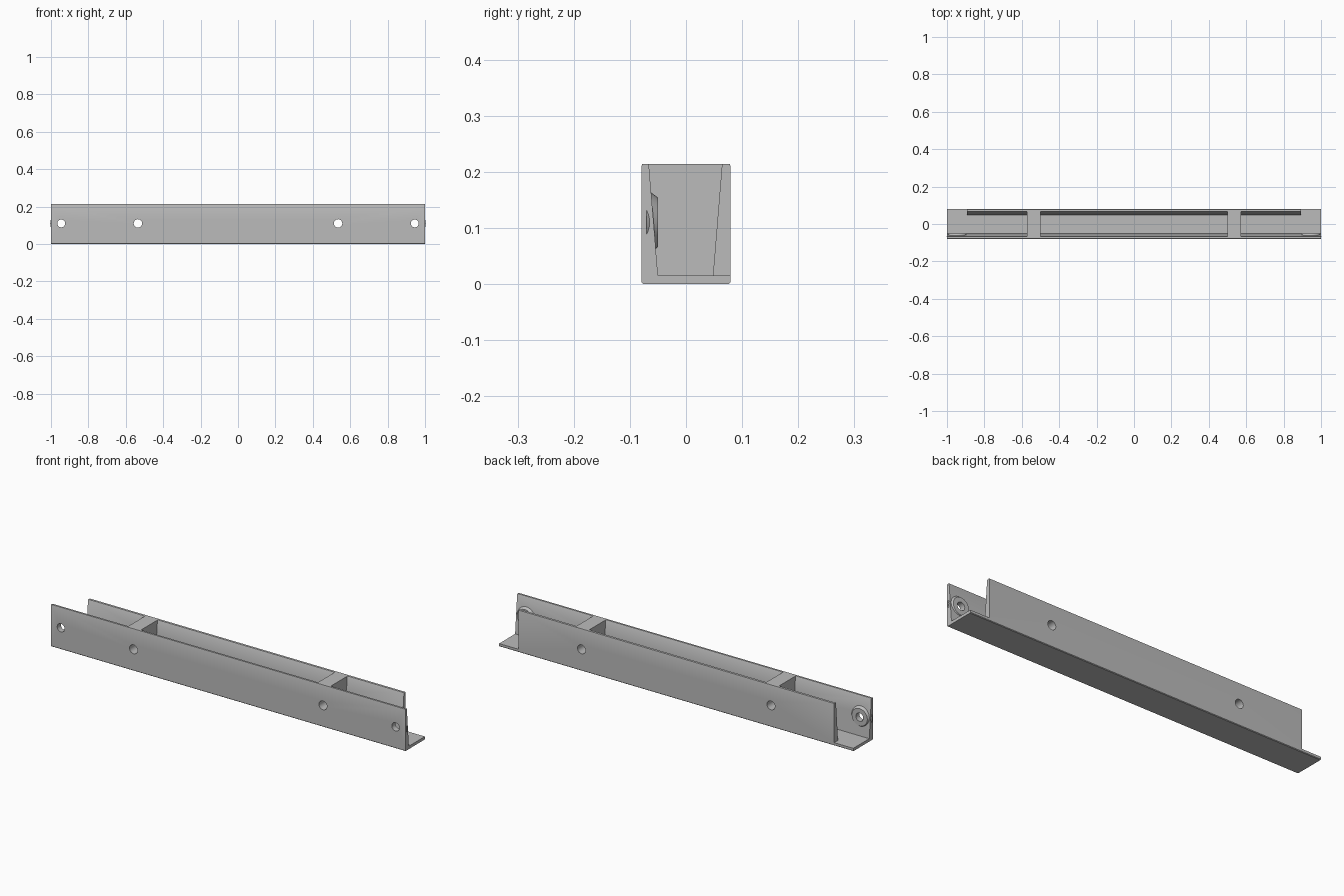
import bpy, bmesh, math
from mathutils import Matrix

if "Cube" in bpy.data.objects:
    bpy.data.objects.remove(bpy.data.objects["Cube"], do_unlink=True)

grey = bpy.data.materials.new("mid grey")
grey.use_nodes = True
colour = (0.5, 0.5, 0.5, 1)
grey.diffuse_color = colour
grey.node_tree.nodes["Principled BSDF"].inputs["Base Color"].default_value = colour

W, H, FLOOR = 0.079, 0.214, 0.015
BACK_END = 0.892
HOLE_Z = 0.11


def finish(name, bm):
    bmesh.ops.recalc_face_normals(bm, faces=bm.faces[:])
    mesh = bpy.data.meshes.new(name)
    bm.to_mesh(mesh)
    bm.free()
    mesh.materials.append(grey)
    obj = bpy.data.objects.new(name, mesh)
    bpy.context.collection.objects.link(obj)
    return obj


def extrude(name, profile, x0, x1):
    """Sweep a (y, z) profile along x."""
    bm = bmesh.new()
    face = bm.faces.new([bm.verts.new((x0, y, z)) for y, z in profile])
    new = bmesh.ops.extrude_face_region(bm, geom=[face])["geom"]
    verts = [v for v in new if isinstance(v, bmesh.types.BMVert)]
    bmesh.ops.translate(bm, verts=verts, vec=(x1 - x0, 0, 0))
    return finish(name, bm)


def round_y(name, x, y0, y1, r0, r1):
    """Round part with its axis along y, radius r0 at y0 and r1 at y1."""
    bm = bmesh.new()
    place = Matrix.Translation((x, (y0 + y1) / 2, HOLE_Z)) @ Matrix.Rotation(-math.pi / 2, 4, 'X')
    bmesh.ops.create_cone(bm, cap_ends=True, segments=48, radius1=r0, radius2=r1,
                          depth=y1 - y0, matrix=place)
    return finish(name, bm)


def drill(obj, cutter):
    mod = obj.modifiers.new("hole", 'BOOLEAN')
    mod.operation = 'DIFFERENCE'
    mod.solver = 'EXACT'
    mod.object = cutter


# Tapered front wall with the floor, and the shorter tapered back wall
c = 0.003
front_floor = extrude("front_wall_and_floor", [
    (-W, c), (-W + c, 0), (W - c, 0), (W, c), (W, FLOOR), (-0.05, FLOOR),
    (-0.066, H - c), (-0.068, H), (-W + 0.001, H), (-W, H - c)], -1, 1)
back_wall = extrude("back_wall", [
    (0.048, FLOOR), (W, FLOOR), (W, H - c), (W - 0.001, H),
    (0.066, H), (0.064, H - c)], -BACK_END, BACK_END)
parts = [front_floor, back_wall]

for side, sx in (("right", -1), ("left", 1)):
    # Cross rib joining both walls
    a, b = sorted((sx * 0.50, sx * 0.572))
    rib = extrude(side + "_rib", [
        (-0.05, FLOOR), (0.048, FLOOR), (0.064, H - c), (0.066, H),
        (-0.068, H), (-0.066, H - c)], a, b)
    # Raised screw boss on the inside of the front wall
    boss = round_y(side + "_screw_boss", sx * 0.945, -0.07, -0.05, 0.059, 0.044)
    parts += [rib, boss]

    # Screw holes
    long_cut = round_y(side + "_rib_hole_cutter", sx * 0.535, -0.2, 0.2, 0.0225, 0.0225)
    end_cut = round_y(side + "_end_hole_cutter", sx * 0.945, -0.2, 0.0, 0.021, 0.021)
    for obj in (front_floor, back_wall, rib):
        drill(obj, long_cut)
    for obj in (front_floor, boss):
        drill(obj, end_cut)
    for cutter in (long_cut, end_cut):
        cutter.hide_render = True
        cutter.hide_viewport = True
        cutter.display_type = 'WIRE'

# Smooth the round surfaces once the holes are cut
depsgraph = bpy.context.evaluated_depsgraph_get()
for obj in parts:
    cut_mesh = bpy.data.meshes.new_from_object(obj.evaluated_get(depsgraph))
    obj.modifiers.clear()
    obj.data = cut_mesh
for obj in bpy.context.view_layer.objects:
    obj.select_set(obj in parts)
bpy.context.view_layer.objects.active = front_floor
bpy.ops.object.shade_smooth_by_angle(angle=math.radians(30))
for obj in list(bpy.data.objects):
    if obj.name.endswith("_cutter"):
        bpy.data.objects.remove(obj, do_unlink=True)
